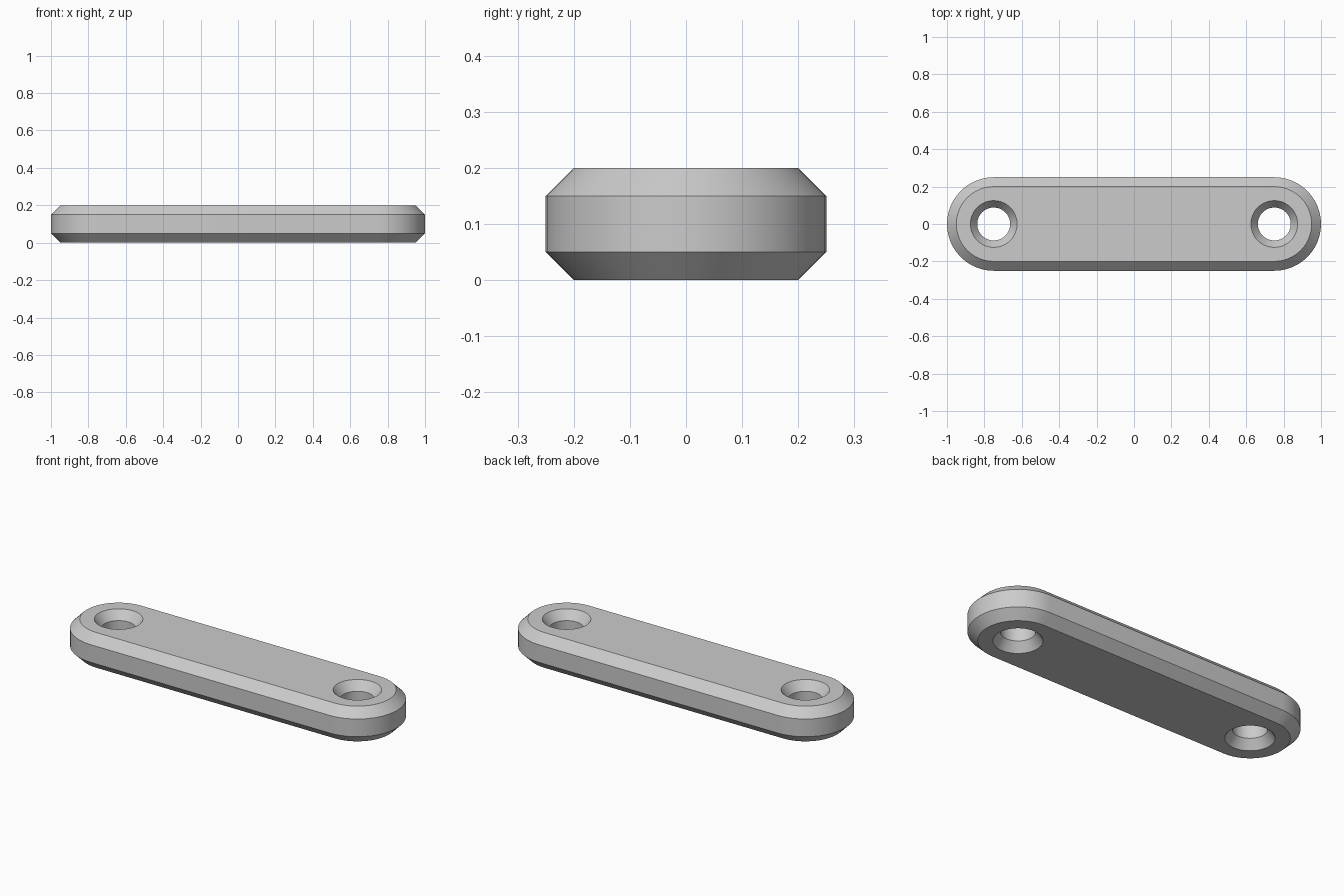
import bpy
import bmesh
import math

cube = bpy.data.objects.get("Cube")
if cube:
    bpy.data.objects.remove(cube, do_unlink=True)

HALF = 24          # segments in half a circle
CENTRE = 0.75      # distance of each hole from the middle

# One grey metal
metal = bpy.data.materials.new("light_grey")
metal.use_nodes = True
grey = (0.6, 0.6, 0.6, 1)
metal.diffuse_color = grey
metal.node_tree.nodes["Principled BSDF"].inputs["Base Color"].default_value = grey

bm = bmesh.new()


def half_circle(side, radius, z, start):
    """Counter-clockwise half circle around the hole centre on one side."""
    angles = [start + math.pi * i / HALF for i in range(HALF + 1)]
    return [bm.verts.new((side * CENTRE + radius * math.cos(a),
                          radius * math.sin(a), z)) for a in angles]


def capsule(radius, z):
    return half_circle(1, radius, z, -math.pi / 2) + half_circle(-1, radius, z, math.pi / 2)


def circle(side, radius, z):
    """Full circle starting at the bottom, outer half first for the right end."""
    return half_circle(side, radius, z, -math.pi / 2 * side)[:-1] + \
        half_circle(side, radius, z, math.pi / 2 * side)[:-1]


def bridge(rings):
    for low, high in zip(rings, rings[1:]):
        n = len(low)
        for i in range(n):
            j = (i + 1) % n
            bm.faces.new((low[i], low[j], high[j], high[i]))


# Rounded outer wall, chamfered above and below
outer = [capsule(r, z) for r, z in ((0.2, 0), (0.25, 0.05), (0.25, 0.15), (0.2, 0.2))]
bridge(outer)

# Holes, countersunk from both faces
holes = {}
for side in (1, -1):
    holes[side] = [circle(side, r, z) for r, z in
                   ((0.125, 0), (0.088, 0.05), (0.088, 0.15), (0.125, 0.2))]
    bridge(holes[side])

# Flat faces: a fan of quads round each end and one middle panel
for level in (0, 3):
    rim = outer[level]
    middle = []
    for k, side in enumerate((1, -1)):
        arc = rim[k * (HALF + 1):(k + 1) * (HALF + 1)]
        hole = holes[side][level]
        for i in range(HALF):
            bm.faces.new((arc[i], arc[i + 1], hole[i + 1], hole[i]))
        inner = hole[HALF:] + [hole[0]]
        middle += [arc[-1]] + inner + [arc[0]]
    # order: right end top to bottom, then left end bottom to top
    bm.faces.new(middle)

bmesh.ops.recalc_face_normals(bm, faces=bm.faces)
mesh = bpy.data.meshes.new("link_plate")
bm.to_mesh(mesh)
bm.free()
mesh.materials.append(metal)
plate = bpy.data.objects.new("link_plate", mesh)
bpy.context.collection.objects.link(plate)

# Smooth curves with crisp chamfer edges
bpy.ops.object.select_all(action='DESELECT')
plate.select_set(True)
bpy.context.view_layer.objects.active = plate
bpy.ops.object.shade_smooth_by_angle(angle=math.radians(25))
